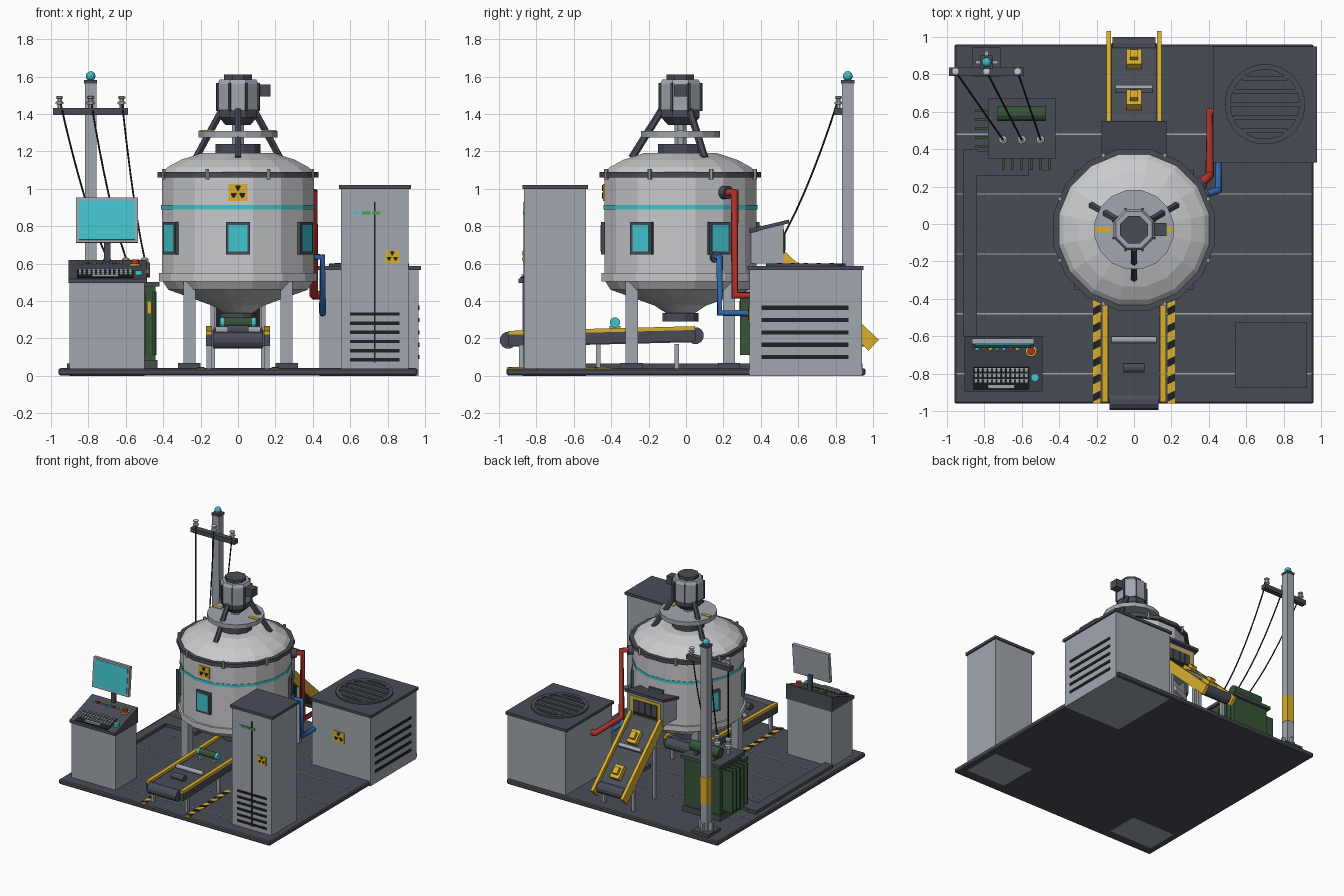
import bpy, bmesh
from math import sin, cos, pi, radians
from mathutils import Vector, Matrix

if "Cube" in bpy.data.objects:
    bpy.data.objects.remove(bpy.data.objects["Cube"])


def material(name, *rgb):
    m = bpy.data.materials.new(name)
    m.use_nodes = True
    colour = [(c / 255) ** 2.2 for c in rgb] + [1]
    m.diffuse_color = colour
    m.node_tree.nodes["Principled BSDF"].inputs["Base Color"].default_value = colour
    return m


pale = material("pale_metal", 200, 201, 203)
steel = material("steel_grey", 160, 166, 174)
dark = material("dark_grey", 74, 78, 86)
black = material("black", 36, 37, 41)
teal = material("teal", 68, 196, 206)
gold = material("safety_yellow", 218, 174, 48)
red = material("pipe_red", 170, 52, 46)
blue = material("pipe_blue", 52, 104, 172)
green = material("dark_green", 58, 84, 60)
lamp = material("lamp_green", 72, 160, 76)


def finish(name, mat, bm, matrix=None):
    bmesh.ops.recalc_face_normals(bm, faces=bm.faces)
    mesh = bpy.data.meshes.new(name)
    if matrix:
        bm.transform(matrix)
    bm.to_mesh(mesh)
    bm.free()
    mesh.materials.append(mat)
    ob = bpy.data.objects.new(name, mesh)
    bpy.context.collection.objects.link(ob)
    return ob


def boxes(name, mat, centres, size, turn=0):
    bm = bmesh.new()
    for c in centres:
        m = Matrix.Translation(c) @ Matrix.Rotation(turn, 4, 'Z') @ Matrix.Diagonal((*size, 1))
        bmesh.ops.create_cube(bm, size=1, matrix=m)
    return finish(name, mat, bm)


def box(name, mat, centre, size, turn=0):
    return boxes(name, mat, [centre], size, turn)


def extrude(name, mat, points, vec):
    bm = bmesh.new()
    face = bm.faces.new([bm.verts.new(p) for p in points])
    new = bmesh.ops.extrude_face_region(bm, geom=[face], use_keep_orig=True)["geom"]
    bmesh.ops.translate(bm, vec=vec, verts=[g for g in new if isinstance(g, bmesh.types.BMVert)])
    return finish(name, mat, bm)


def lathe(name, mat, profile, n, matrix):
    bm = bmesh.new()
    rings = [[bm.verts.new((r * cos((2 * i + 1) * pi / n), r * sin((2 * i + 1) * pi / n), z))
              for i in range(n)] for r, z in profile]
    for a, b in zip(rings, rings[1:]):
        for i in range(n):
            j = (i + 1) % n
            bm.faces.new((a[i], a[j], b[j], b[i]))
    bm.faces.new(rings[0])
    bm.faces.new(rings[-1])
    return finish(name, mat, bm, matrix)


def beam(name, mat, p, q, r, n=12, r2=None):
    p, d = Vector(p), Vector(q) - Vector(p)
    turn = d.to_track_quat('Z', 'Y').to_matrix().to_4x4()
    return lathe(name, mat, [(r, 0), (r2 or r, d.length)], n, Matrix.Translation(p) @ turn)


def rod(name, mat, x, y, z, half, r, n=12):
    return beam(name, mat, (x - half, y, z), (x + half, y, z), r, n)


def slab(name, mat, x, width, start, end, low, high):
    # long bar in the side plane, offset across its own slope
    (a, b), (c, d) = start, end
    across = Vector((0, b - d, c - a)).normalized()
    across *= 1 if across.z > 0 else -1
    p, q = Vector((x - width / 2, a, b)), Vector((x - width / 2, c, d))
    pts = [p + across * low, q + across * low, q + across * high, p + across * high]
    return extrude(name, mat, pts, (width, 0, 0))


def tube(name, mat, points, r):
    cu = bpy.data.curves.new(name, 'CURVE')
    cu.dimensions = '3D'
    cu.bevel_depth, cu.bevel_resolution, cu.use_fill_caps = r, 2, True
    sp = cu.splines.new('POLY')
    sp.points.add(len(points) - 1)
    for s, p in zip(sp.points, points):
        s.co = (*p, 1)
    ob = bpy.data.objects.new(name, cu)
    bpy.context.collection.objects.link(ob)
    cu.materials.append(mat)


def warning_sign(name, x, y, z, s):
    box(name + "_plate", gold, (x, y, z), (s, .008, s * .9))
    for k in range(3):
        a = pi / 2 + k * 2 * pi / 3
        pts = [(x + s * r * cos(a + t), y - .004, z + s * r * sin(a + t))
               for r, t in ((.1, -.4), (.38, -.45), (.4, 0), (.38, .45), (.1, .4))]
        extrude(name + "_blade", black, pts, (0, -.003, 0))


# Floor slab, seams, cable tray and hazard strips
floor = box("floor_slab", dark, (0, 0, .021), (1.92, 1.92, .038))
floor.modifiers.new("edge", 'BEVEL').width = .008
boxes("floor_seam", steel, [(0, y * .32 + .16, .04) for y in range(-3, 2)], (1.9, .007, .004))
box("cable_tray", dark, (-.878, -.1, .05), (.075, 1, .03))
box("cable_tray_branch", dark, (-.74, .325, .05), (.35, .13, .03))
for x in (-.2, .2):
    box("hazard_strip", gold, (x, -.68, .042), (.04, .56, .004))
    for k in range(6):
        y = -.95 + k * .092
        pts = [(x - .02, y, .043), (x + .02, y + .02, .043), (x + .02, y + .06, .043), (x - .02, y + .04, .043)]
        extrude("hazard_stripe", black, pts, (0, 0, .003))

# Reactor tank
CY = -.03
hub = Matrix.Translation((0, CY, 0))
lathe("tank_body", pale, [(.415, .53), (.415, 1.07)], 16, hub)
lathe("tank_lower_ring", pale, [(.43, .505), (.43, .55)], 16, hub)
lathe("tank_cone", pale, [(.41, .505), (.38, .46), (.14, .375), (.07, .33)], 16, hub)
lathe("tank_outlet", dark, [(.1, .29), (.1, .335)], 12, hub)
lathe("tank_band", teal, [(.419, .89), (.419, .912)], 16, hub)
lathe("tank_flange", dark, [(.44, 1.06), (.44, 1.09)], 16, hub)
lathe("tank_dome", pale, [(.41, 1.09), (.385, 1.115), (.31, 1.155), (.2, 1.19)], 16, hub)
lathe("dome_collar", dark, [(.125, 1.18), (.125, 1.24)], 12, hub)
lathe("drive_shaft", steel, [(.035, 1.2), (.035, 1.4)], 8, hub)
lathe("drive_disc", steel, [(.215, 1.275), (.215, 1.31)], 16, hub)
boxes("disc_mark", gold, [(s * .165, CY, 1.311) for s in (-1, 1)], (.08, .03, .008))
lathe("motor_base", dark, [(.07, 1.34), (.11, 1.38), (.11, 1.42)], 8, hub)
lathe("motor_body", steel, [(.118, 1.42), (.118, 1.56), (.105, 1.585)], 8, hub)
lathe("motor_cap", dark, [(.08, 1.58), (.08, 1.612)], 8, hub)
box("motor_junction_box", dark, (.14, CY, 1.525), (.07, .07, .065))
for k in range(8):
    a = (k + .5) * pi / 4
    box("motor_fin", dark, (.115 * cos(a), CY + .115 * sin(a), 1.49), (.02, .012, .15), a)
    a = (k + .5) * pi / 4
    c = (.43 * cos(a), CY + .43 * sin(a))
    beam("flange_bolt", steel, (*c, 1.05), (*c, 1.105), .012, 6)
for k in range(3):
    a = radians(30 + k * 120)
    beam("motor_strut", dark, (.1 * cos(a), CY + .1 * sin(a), 1.42),
         (.26 * cos(a), CY + .26 * sin(a), 1.165), .02, 6)
for k in range(6):
    a = radians(30 + k * 60)
    for name, mat, r, w, h in (("window_frame", dark, .407, .13, .175), ("window_glass", teal, .411, .1, .14)):
        box(name, mat, (r * cos(a), CY + r * sin(a), .735), (.034, w, h), a)
warning_sign("tank_sign", 0, -.441, .98, .1)
for x in (-.26, .26):
    for y in (-.26, .26):
        box("tank_leg", steel, (x, CY + y, .28), (.065, .065, .46))
        box("tank_foot", dark, (x, CY + y, .053), (.12, .12, .03))

# Outfeed conveyor below the tank
a, b = (-.95, .19), (.05, .215)
slab("outfeed_belt", dark, 0, .27, a, b, -.035, .03)
for y, z in (a, b):
    rod("outfeed_roller", dark, 0, y, z, .13, .046)
for x in (-.155, .155):
    slab("outfeed_frame", dark, x, .03, a, b, -.03, .03)
    slab("outfeed_rail", gold, x, .03, a, b, .03, .05)
    boxes("outfeed_leg", steel, [(x, y, .1) for y in (-.88, -.47, -.05)], (.025, .025, .14))
rod("steel_rod", steel, 0, -.62, .245, .12, .018)
rod("dark_rod", dark, 0, -.77, .245, .055, .026)
rod("fuel_rod", green, 0, -.38, .285, .08, .027)
boxes("rod_cradle", steel, [(x, -.38, .245) for x in (-.06, .06)], (.02, .06, .04))
for x in (-.085, .085):
    rod("fuel_rod_cap", teal, x, -.38, .285, .01, .028)

# Infeed conveyor and chute at the back
a, b = (.955, .2), (.5, .63)
slab("infeed_belt", dark, 0, .24, a, b, -.03, .02)
rod("infeed_roller", dark, 0, *a, .115, .045)
for x in (-.135, .135):
    slab("infeed_rail", gold, x, .025, (1, .16), b, -.035, .045)
    box("infeed_post", steel, (x, .6, .28), (.025, .025, .48))
    box("infeed_short_post", steel, (x, .87, .14), (.025, .025, .2))
for t in (.22, .7):
    y, z = a[0] + t * (b[0] - a[0]), a[1] + t * (b[1] - a[1])
    slab("crate_base", gold, 0, .08, (y + .04, z - .038), (y - .04, z + .038), .02, .06)
    slab("crate_top", gold, 0, .045, (y + .02, z - .019), (y - .02, z + .019), .06, .085)
slab("infeed_cleat", steel, 0, .2, (.71, .431), (.69, .45), .02, .05)
extrude("chute_box", steel, [(-.155, y, z) for y, z in ((.33, .6), (.52, .6), (.52, .81), (.33, .76))], (.31, 0, 0))
extrude("chute_roof", dark, [(-.175, y, z) for y, z in ((.34, .765), (.55, .815), (.55, .835), (.34, .785))], (.35, 0, 0))
box("chute_frame", gold, (0, .521, .7), (.27, .008, .17))
box("chute_opening", black, (0, .524, .7), (.22, .008, .12))
boxes("chute_curtain", dark, [(x * .055, .528, .715) for x in (-1.5, -.5, .5, 1.5)], (.045, .006, .09))

# Control console
X = -.7
box("console_body", steel, (X, -.74, .26), (.4, .27, .52))
slope = lambda y: .52 + .34 * (y + .89)
ends = ((-.895, .495), (-.6, .495), (-.6, slope(-.6)), (-.895, slope(-.895)))
extrude("console_desk", dark, [(-.905, y, z) for y, z in ends], (.415, 0, 0))
slab("keyboard", black, -.71, .3, (-.885, slope(-.885)), (-.765, slope(-.765)), 0, .006)
rows = [-.87 + k * .03 for k in range(4)]
boxes("key", steel, [(-.845 + k * .0245, y, slope(y) + .01) for y in rows[1:] for k in range(12)], (.018, .02, .012))
box("space_bar", steel, (-.71, rows[0], slope(rows[0]) + .01), (.14, .018, .012))
y = -.665
for k, mat in enumerate((teal, red, gold, lamp, teal, red, gold)):
    x = -.84 + k * .036
    beam("console_button", mat, (x, y, slope(y)), (x, y, slope(y) + .012), .011, 8)
for name, mat, x, y, r, h in (("stop_collar", gold, -.55, -.68, .03, .01), ("stop_button", red, -.55, -.68, .021, .03),
                              ("trackball", teal, -.53, -.82, .022, .02)):
    beam(name, mat, (x, y, slope(y) - .005), (x, y, slope(y) + h), r)
box("monitor_stand", dark, (X, -.615, .67), (.035, .02, .14))
slab("monitor_case", steel, X, .33, (-.635, .71), (-.615, .95), -.002, .026)
slab("monitor_screen", teal, X, .3, (-.635, .725), (-.617, .936), .025, .029)
for x, w, z in ((-.65, .1, .885), (-.72, .13, .83), (-.73, .2, .775)):
    y = -.661 + (z - .71) / 12
    box("screen_line", lamp, (x, y, z), (w, .006, .008))

# Electrical cabinet
X = .732
box("cabinet_body", steel, (X, -.7, .5), (.36, .33, 1))
box("cabinet_cap", dark, (X, -.7, 1.01), (.385, .35, .022))
box("cabinet_door_seam", black, (X, -.866, .5), (.008, .004, .86))
boxes("cabinet_vent", black, [(X, -.867, .085 + k * .049) for k in range(6)], (.265, .006, .018))
for x, w, mat in ((.635, .03, teal), (.686, .045, lamp), (.74, .04, lamp)):
    box("cabinet_lamp", mat, (x, -.867, .87), (w, .008, .018))
warning_sign("cabinet_sign", .825, -.868, .637, .075)

# Chiller unit
X, Y = .7, .64
box("chiller_body", steel, (X, Y, .285), (.53, .6, .57))
box("chiller_cap", dark, (X, Y, .576), (.555, .62, .022))
boxes("chiller_vent", black, [(.966, Y - .005, .1 + k * .066) for k in range(5)], (.008, .465, .022))
warning_sign("chiller_sign", .68, .338, .33, .1)
top = Matrix.Translation((X, Y, .587))
lathe("fan_ring", dark, [(.185, 0), (.215, 0), (.215, .014), (.185, .014), (.185, .002)], 24, top)
for k in range(-2, 3):
    half = (.185 ** 2 - (k * .07) ** 2) ** .5
    box("fan_slat", dark, (X, Y + k * .07, .596), (2 * half, .025, .012))

# Coolant pipes
tube("hot_pipe", red, [(.34, .2, .98), (.405, .26, .98), (.405, .26, .43), (.405, .6, .43), (.45, .6, .43)], .024)
tube("cold_pipe", blue, [(.35, .15, .635), (.452, .18, .635), (.452, .18, .335), (.452, .36, .335)], .019)
beam("hot_pipe_collar", dark, (.34, .2, .98), (.37, .228, .98), .036)
beam("cold_pipe_collar", dark, (.35, .15, .635), (.4, .165, .635), .03)

# Transformer
X, Y = -.6, .51
box("transformer_body", green, (X, Y, .28), (.32, .27, .4))
box("transformer_top", dark, (X, Y, .49), (.36, .32, .025))
box("transformer_skid", dark, (X, Y, .06), (.34, .3, .05))
boxes("front_fin", green, [(X + k * .05, .345, .28) for k in range(-2, 4)], (.014, .11, .34))
boxes("side_fin", green, [(-.8, Y + k * .048, .28) for k in range(-2, 3)], (.1, .014, .34))
boxes("far_side_fin", green, [(-.44, Y + k * .048, .28) for k in range(-2, 3)], (.01, .014, .34))
box("rating_plate", gold, (-.475, .287, .365), (.025, .006, .07))
rod("oil_tank", green, X, .59, .565, .13, .042)
boxes("oil_tank_saddle", dark, [(X + s, .59, .52) for s in (-.08, .08)], (.025, .06, .05))

# Utility pole, insulators and wires
X, Y = -.788, .865
box("pole", steel, (X, Y, .8), (.062, .062, 1.54))
box("pole_band", gold, (X, Y, .39), (.066, .066, .22))
box("pole_base", dark, (X, Y, .05), (.155, .155, .03))
boxes("pole_gusset", steel, [(X + s * .045, Y, .095) for s in (-1, 1)], (.03, .02, .07))
boxes("pole_gusset_cross", steel, [(X, Y + s * .045, .095) for s in (-1, 1)], (.02, .03, .07))
box("pole_cap", dark, (X, Y, 1.572), (.07, .07, .018))
bm = bmesh.new()
bmesh.ops.create_icosphere(bm, subdivisions=2, radius=.027, matrix=Matrix.Translation((X, Y, 1.602)))
finish("beacon", teal, bm)
box("cross_arm", dark, (X, .815, 1.413), (.4, .045, .036))
ribs = [(.013, 0), (.013, .02), (.023, .024), (.023, .034), (.013, .038), (.013, .05), (.021, .054), (.021, .062), (.01, .066)]
for k in (-1, 0, 1):
    arm, bush = (X + k * .166, .815, 1.43), (-.6 + k * .1, .45, .5)
    lathe("arm_insulator", pale, ribs, 8, Matrix.Translation(arm))
    lathe("bushing", pale, ribs, 8, Matrix.Translation(bush) @ Matrix.Diagonal((1.1, 1.1, 2, 1)))
    p, q = Vector(arm) + Vector((0, 0, .05)), Vector(bush) + Vector((0, 0, .13))
    path = [p.lerp(q, t / 8) - Vector((0, 0, .3 * t / 8 * (1 - t / 8))) for t in range(9)]
    tube("wire", black, path, .005)
